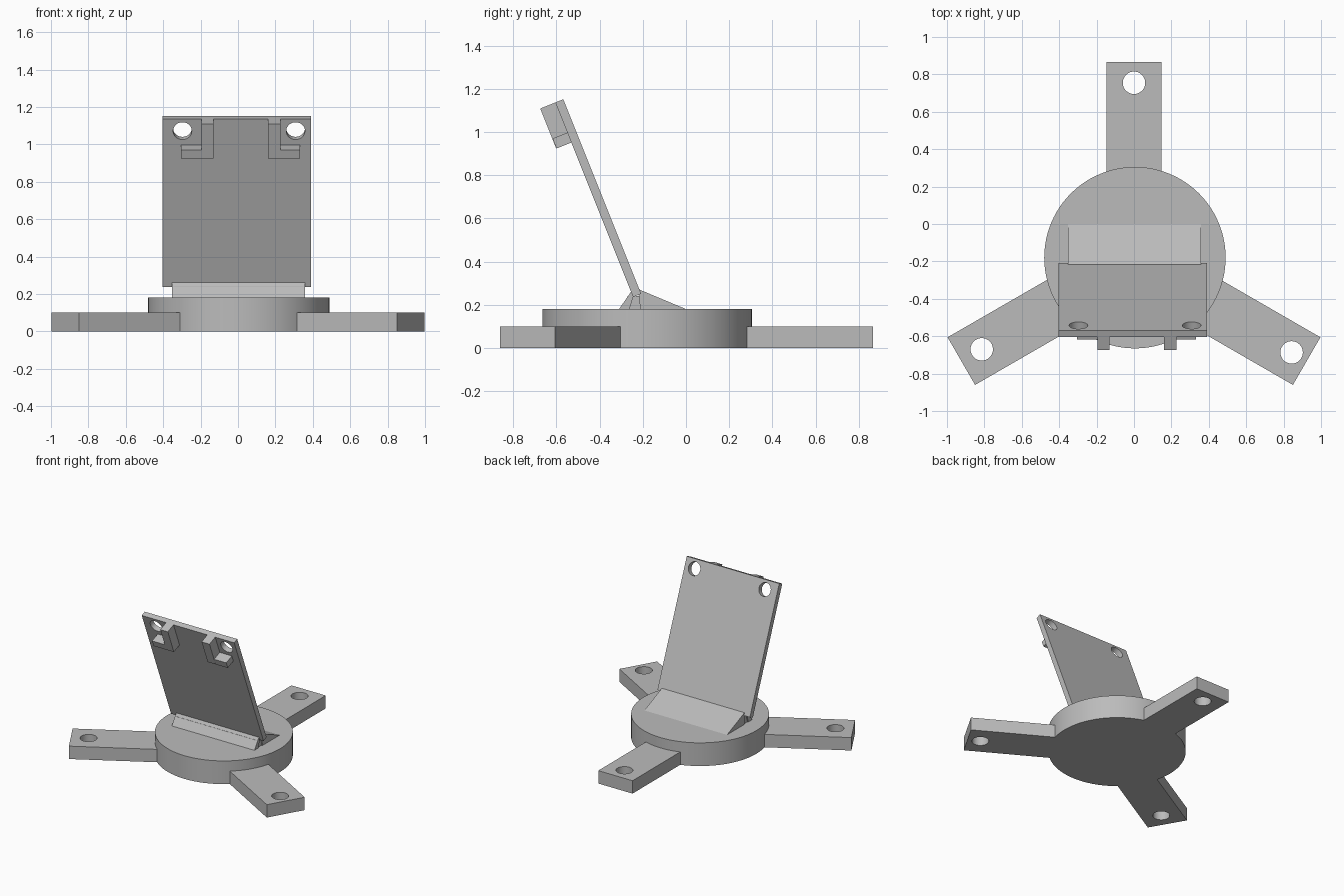
import bpy
import bmesh
from math import radians, cos, sin
from mathutils import Matrix, Vector

old = bpy.data.objects.get("Cube")
if old:
    bpy.data.objects.remove(old, do_unlink=True)

grey = bpy.data.materials.new("plain_grey")
grey.use_nodes = True
COLOUR = (0.5, 0.5, 0.5, 1)
grey.diffuse_color = COLOUR
grey.node_tree.nodes["Principled BSDF"].inputs["Base Color"].default_value = COLOUR


def finish(name, bm, matrix=Matrix()):
    bmesh.ops.transform(bm, matrix=matrix, verts=bm.verts)
    bmesh.ops.recalc_face_normals(bm, faces=bm.faces)
    mesh = bpy.data.meshes.new(name)
    bm.to_mesh(mesh)
    bm.free()
    mesh.materials.append(grey)
    ob = bpy.data.objects.new(name, mesh)
    bpy.context.collection.objects.link(ob)
    return ob


def box(name, low, high, matrix=Matrix()):
    low, high = Vector(low), Vector(high)
    bm = bmesh.new()
    bmesh.ops.create_cube(bm, size=1)
    fit = Matrix.Translation((low + high) / 2) @ Matrix.Diagonal((high - low).to_4d())
    return finish(name, bm, matrix @ fit)


def cylinder(name, radius, depth, matrix, sides=64):
    bm = bmesh.new()
    bmesh.ops.create_cone(bm, cap_ends=True, segments=sides,
                          radius1=radius, radius2=radius, depth=depth)
    return finish(name, bm, matrix)


def prism(name, profile, x0, x1):
    """Extrude a (y, z) profile along x."""
    bm = bmesh.new()
    face = bm.faces.new([bm.verts.new((x0, y, z)) for y, z in profile])
    made = bmesh.ops.extrude_face_region(bm, geom=[face])["geom"]
    moved = [v for v in made if isinstance(v, bmesh.types.BMVert)]
    bmesh.ops.translate(bm, vec=(x1 - x0, 0, 0), verts=moved)
    return finish(name, bm)


def activate(ob):
    bpy.ops.object.select_all(action='DESELECT')
    ob.select_set(True)
    bpy.context.view_layer.objects.active = ob


def smooth(ob):
    activate(ob)
    bpy.ops.object.shade_smooth_by_angle(angle=radians(30))


def drill(ob, radius, matrix):
    cutter = cylinder("hole_cutter", radius, 0.5, matrix, 40)
    cutter.hide_render = True
    mod = ob.modifiers.new("hole", 'BOOLEAN')
    mod.operation, mod.solver, mod.object = 'DIFFERENCE', 'EXACT', cutter
    activate(ob)
    bpy.ops.object.modifier_apply(modifier=mod.name)
    bpy.data.objects.remove(cutter, do_unlink=True)


# Round base
smooth(cylinder("base_disc", 0.485, 0.18, Matrix.Translation((0.005, -0.18, 0.09)), 96))

# Three drilled arms around the base
HUB = Vector((0, -0.2, 0))
for name, angle, reach in (("back_arm", 90, 0.955), ("right_arm", 210, 0.94), ("left_arm", 330, 0.973)):
    a = radians(angle)
    arm = box(name, (0.42, -0.147, 0), (1.066, 0.147, 0.1),
              Matrix.Translation(HUB) @ Matrix.Rotation(a, 4, 'Z'))
    drill(arm, 0.06, Matrix.Translation(HUB + reach * Vector((cos(a), sin(a), 0))))
    smooth(arm)

# Slotted holder for the panel: front lip, slot floor and back wedge
prism("front_lip", [(-0.31, 0.17), (-0.31, 0.18), (-0.25, 0.267), (-0.24, 0.25), (-0.265, 0.17)], -0.352, 0.358)
box("slot_floor", (-0.345, -0.27, 0.17), (0.35, -0.205, 0.24))
prism("back_wedge", [(-0.21, 0.17), (-0.222, 0.27), (-0.215, 0.27), (0, 0.18), (0, 0.17)], -0.352, 0.358)

# Leaning panel: local x across, local y backwards, local z up the panel
LEAN = Matrix.Translation((0, -0.245, 0.236)) @ Matrix.Rotation(radians(21.8), 4, 'X')
panel = box("leaning_panel", (-0.403, 0, 0), (0.391, 0.04, 0.97), LEAN)
for x in (-0.297, 0.308):
    drill(panel, 0.05, LEAN @ Matrix.Translation((x, 0, 0.9)) @ Matrix.Rotation(radians(90), 4, 'X'))
smooth(panel)

# L-shaped brackets on the panel's front face
for side, bar, foot in (("right", (-0.195, -0.13), (-0.305, -0.13)),
                        ("left", (0.16, 0.228), (0.16, 0.332))):
    box(side + "_bracket_bar", (bar[0], -0.075, 0.772), (bar[1], 0.005, 0.97), LEAN)
    box(side + "_bracket_foot", (foot[0], -0.074, 0.77), (foot[1], 0.005, 0.82), LEAN)
